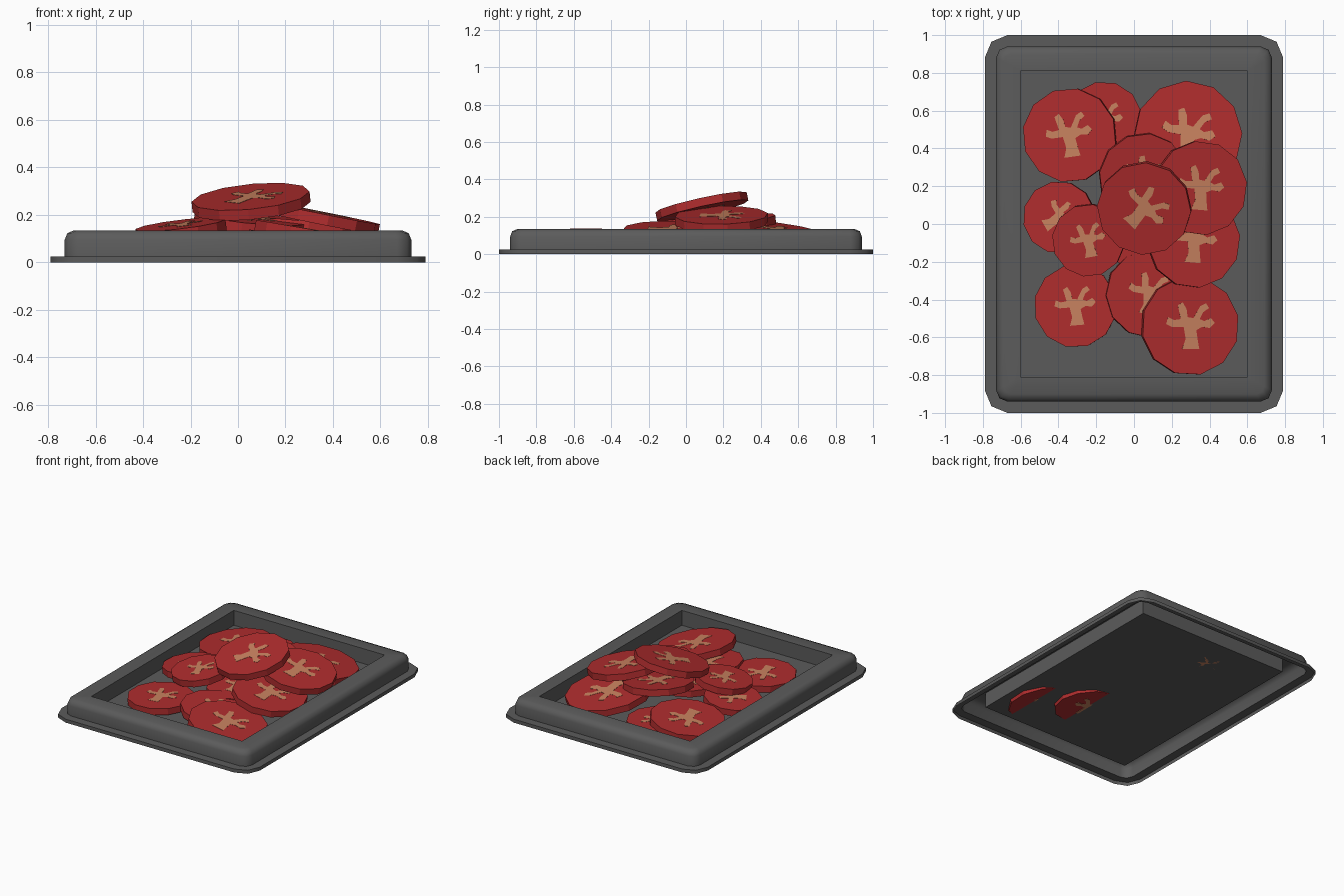
import bpy, bmesh, math
from mathutils import Vector, Matrix

if "Cube" in bpy.data.objects:
    bpy.data.objects.remove(bpy.data.objects["Cube"])


def material(name, rgb):
    m = bpy.data.materials.new(name)
    m.diffuse_color = (*rgb, 1)
    m.use_nodes = True
    m.node_tree.nodes["Principled BSDF"].inputs["Base Color"].default_value = m.diffuse_color
    return m


GREY = material("tray_grey", (0.105, 0.105, 0.105))
RED = material("tomato_red", (0.43, 0.026, 0.027))
TAN = material("seed_tan", (0.577, 0.223, 0.115))


def make_object(name, bm, mat):
    me = bpy.data.meshes.new(name)
    bm.to_mesh(me)
    bm.free()
    me.materials.append(mat)
    ob = bpy.data.objects.new(name, me)
    bpy.context.collection.objects.link(ob)
    return ob


def rounded_ring(hx, hy, r, z):
    """Rectangle with two-segment rounded corners, counter-clockwise."""
    pts = []
    for k, (sx, sy) in enumerate(((1, 1), (-1, 1), (-1, -1), (1, -1))):
        for j in range(3):
            a = math.pi / 2 * (k + j / 2)
            pts.append((sx * (hx - r) + r * math.cos(a),
                        sy * (hy - r) + r * math.sin(a), z))
    return pts


# Tray: lip, outer wall, rounded rim, inner wall and floor as one sheet
bm = bmesh.new()
sections = [(0.79, 1.0, 0.12, 0.0), (0.79, 1.0, 0.12, 0.025),
            (0.73, 0.94, 0.06, 0.025), (0.73, 0.94, 0.06, 0.095),
            (0.719, 0.929, 0.055, 0.123), (0.69, 0.90, 0.04, 0.135),
            (0.60, 0.81, 0.0, 0.135), (0.60, 0.81, 0.0, 0.028)]
rings = [[bm.verts.new(p) for p in rounded_ring(*s)] for s in sections]
for a, b in zip(rings, rings[1:]):
    for i in range(12):
        j = (i + 1) % 12
        bm.faces.new((a[i], a[j], b[j], b[i]))
bm.faces.new(rings[-1])
bmesh.ops.remove_doubles(bm, verts=bm.verts, dist=0.0005)
tray = make_object("tray", bm, GREY)
bpy.context.view_layer.objects.active = tray
tray.select_set(True)
bpy.ops.object.shade_smooth_by_angle(angle=math.radians(50))
tray.select_set(False)


def prism(name, pts, height, mat):
    """Flat outline extruded evenly about z = 0."""
    bm = bmesh.new()
    face = bm.faces.new([bm.verts.new((x, y, -height / 2)) for x, y in pts])
    top = bmesh.ops.extrude_face_region(bm, geom=[face])
    bmesh.ops.translate(bm, vec=(0, 0, height),
                        verts=[v for v in top["geom"] if isinstance(v, bmesh.types.BMVert)])
    bmesh.ops.recalc_face_normals(bm, faces=bm.faces)
    return make_object(name, bm, mat)


# Seed pattern for a slice of radius 1: thick stem and four arms
SEEDS = [(-0.17, -0.46), (0.18, -0.46), (0.15, -0.3), (0.12, -0.08), (0.24, -0.02),
         (0.4, -0.04), (0.5, 0.06), (0.42, 0.16), (0.28, 0.1), (0.19, 0.14),
         (0.26, 0.28), (0.38, 0.36), (0.32, 0.46), (0.2, 0.4), (0.06, 0.16),
         (-0.06, 0.18), (-0.08, 0.34), (-0.16, 0.48), (-0.26, 0.42), (-0.2, 0.14),
         (-0.34, 0.12), (-0.46, 0.18), (-0.5, 0.04), (-0.38, -0.02), (-0.14, -0.02),
         (-0.1, -0.26)]
DISC = [(math.cos(math.pi * (i + 0.4) / 6), math.sin(math.pi * (i + 0.4) / 6)) for i in range(12)]
THICK = 0.045

# Slices: x, y, z centre, radius, slope along x, slope along y, turn in degrees
slices = [
    (-0.34, 0.47, 0.085, 0.25, 0.12, 0.0, 8),
    (-0.16, 0.55, 0.052, 0.205, 0.0, 0.0, 0),
    (0.285, 0.47, 0.115, 0.288, -0.12, -0.13, -10),
    (0.05, 0.245, 0.165, 0.238, -0.10, 0.10, -20),
    (0.35, 0.19, 0.187, 0.25, -0.20, 0.02, -5),
    (0.055, 0.085, 0.255, 0.25, 0.10, 0.22, -45),
    (-0.395, 0.035, 0.085, 0.192, 0.12, 0.0, -60),
    (-0.24, -0.085, 0.138, 0.193, 0.12, 0.10, 10),
    (0.315, -0.09, 0.115, 0.248, -0.17, 0.0, -5),
    (-0.31, -0.435, 0.055, 0.22, 0.02, 0.0, 5),
    (0.08, -0.37, 0.052, 0.232, -0.12, 0.0, -10),
    (0.295, -0.54, 0.071, 0.262, -0.18, 0.0, 0),
    (0.02, -0.04, 0.065, 0.20, 0.0, 0.05, 0),
]
for n, (x, y, z, r, gx, gy, turn) in enumerate(slices, 1):
    tilt = Vector((0, 0, 1)).rotation_difference(Vector((-gx, -gy, 1)))
    mw = (Matrix.Translation((x, y, z)) @ tilt.to_matrix().to_4x4()
          @ Matrix.Rotation(math.radians(turn), 4, 'Z'))
    disc = prism(f"tomato_slice_{n}", [(r * a, r * b) for a, b in DISC], THICK, RED)
    seeds = prism(f"slice_seeds_{n}", [(r * a, r * b) for a, b in SEEDS], THICK + 0.003, TAN)
    disc.matrix_world = mw
    seeds.matrix_world = mw
